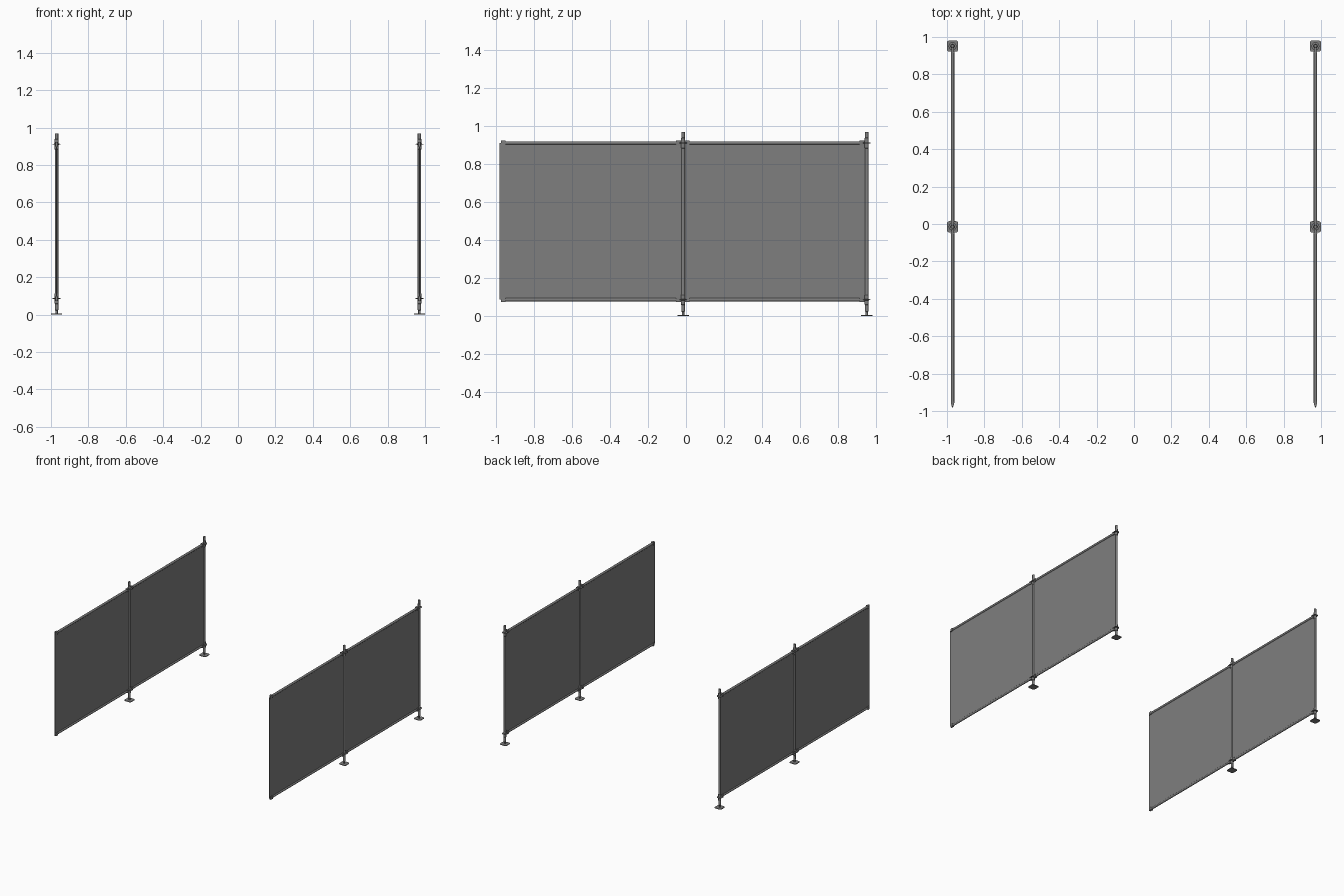
import bpy, bmesh, math
from mathutils import Matrix

if "Cube" in bpy.data.objects:
    bpy.data.objects.remove(bpy.data.objects["Cube"])

FENCE_X = 0.97
POSTS_Y = (-0.015, 0.951)
BAYS_Y = (-0.501, 0.466)
NODES_Z = (0.086, 0.911)
TUBE_R = 0.009
BAY = 0.966

# dark grey finish
dark = bpy.data.materials.new("dark_grey")
dark.diffuse_color = (0.21, 0.21, 0.21, 1)
dark.use_nodes = True
dark.node_tree.nodes["Principled BSDF"].inputs["Base Color"].default_value = dark.diffuse_color


def add_object(name, bm, loc, smooth=True):
    me = bpy.data.meshes.new(name)
    bmesh.ops.recalc_face_normals(bm, faces=bm.faces[:])
    bm.to_mesh(me)
    bm.free()
    me.materials.append(dark)
    ob = bpy.data.objects.new(name, me)
    ob.location = loc
    bpy.context.collection.objects.link(ob)
    if smooth:
        bpy.ops.object.select_all(action='DESELECT')
        ob.select_set(True)
        bpy.context.view_layer.objects.active = ob
        bpy.ops.object.shade_smooth_by_angle(angle=math.radians(35))
    return ob


def lathe(bm, profile, axis='Z', sides=20):
    """Closed solid of revolution from (radius, height) points."""
    rings = []
    for r, h in profile:
        ring = []
        for i in range(sides):
            a = 2 * math.pi * i / sides
            c, s = r * math.cos(a), r * math.sin(a)
            ring.append(bm.verts.new((c, s, h) if axis == 'Z' else (c, h, s)))
        rings.append(ring)
    for lo, hi in zip(rings, rings[1:]):
        for i in range(sides):
            j = (i + 1) % sides
            bm.faces.new((lo[i], lo[j], hi[j], hi[i]))
    bm.faces.new(rings[0])
    bm.faces.new(rings[-1])


def box(bm, center, size):
    m = Matrix.Translation(center) @ Matrix.Diagonal((*size, 1))
    return bmesh.ops.create_cube(bm, size=1, matrix=m)['verts']


for side, x in (("left", -FENCE_X), ("right", FENCE_X)):
    for pos, y in zip(("middle", "back"), POSTS_Y):
        tag = f"{side}_{pos}"
        # square base plate with rounded corners
        bm = bmesh.new()
        box(bm, (0, 0, 0.0025), (0.06, 0.06, 0.005))
        corners = [e for e in bm.edges
                   if abs(e.verts[0].co.z - e.verts[1].co.z) > 0.001]
        bmesh.ops.bevel(bm, geom=corners, offset=0.012, segments=4,
                        profile=0.5, affect='EDGES')
        add_object(f"base_plate_{tag}", bm, (x, y, 0))

        # jack spindle, base collar and upright tube
        bm = bmesh.new()
        lathe(bm, [(0.0065, 0.004), (0.0065, 0.022), (0.0095, 0.024),
                   (0.0095, 0.056), (TUBE_R, 0.058), (TUBE_R, 0.968),
                   (0.007, 0.969)])
        add_object(f"post_{tag}", bm, (x, y, 0))

        # rosette discs with their sleeves
        for level, z in zip(("lower", "upper"), NODES_Z):
            bm = bmesh.new()
            lathe(bm, [(TUBE_R, -0.028), (0.0105, -0.026), (0.0105, -0.003),
                       (0.021, -0.0018), (0.021, 0.0018), (0.0105, 0.003),
                       (0.0105, 0.026), (TUBE_R, 0.028)])
            add_object(f"rosette_{level}_{tag}", bm, (x, y, z))

    for pos, y in zip(("front", "back"), BAYS_Y):
        tag = f"{side}_{pos}"
        # horizontal rails with tapered end clamps
        for level, z in zip(("lower", "upper"), NODES_Z):
            bm = bmesh.new()
            lathe(bm, [(TUBE_R, -0.455), (TUBE_R, 0.455)], axis='Y')
            for s in (-1, 1):
                for v in box(bm, (0, s * 0.461, 0), (0.02, 0.026, 0.024)):
                    if abs(v.co.y) > 0.461:
                        v.co.x *= 0.5
            add_object(f"rail_{level}_{tag}", bm, (x, y, z))

        # thin infill panel between rails
        bm = bmesh.new()
        z0, z1 = NODES_Z
        box(bm, (0, 0, 0), (0.004, BAY - 0.006, z1 - z0))
        add_object(f"panel_{tag}", bm, (x, y, (z0 + z1) / 2), smooth=False)
